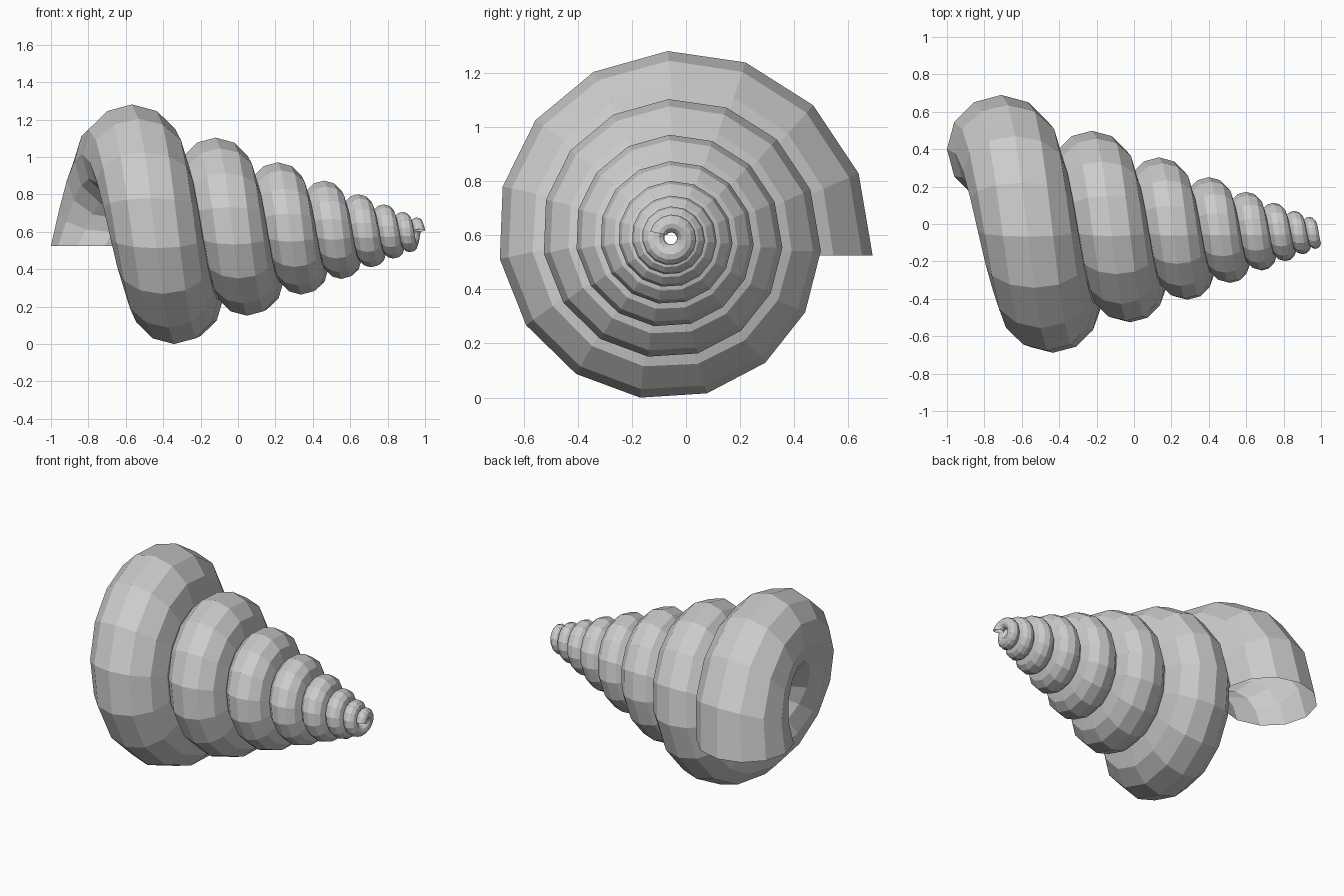
import bpy
import bmesh
from math import radians
from mathutils import Matrix, Vector

STEPS_PER_TURN = 15
STEPS = 112
WHORL_RATIO = 0.743               # shrink per full turn
APEX = Vector((1.173, -0.055, 0.59))
MOUTH = Vector((-0.71, 0.40, 0.525))
MOUTH_RADIUS = 0.29

if "Cube" in bpy.data.objects:
    bpy.data.objects.remove(bpy.data.objects["Cube"], do_unlink=True)

# Shell material
grey = bpy.data.materials.new("shell grey")
grey.use_nodes = True
colour = (0.6, 0.6, 0.6, 1)
grey.diffuse_color = colour
grey.node_tree.nodes["Principled BSDF"].inputs["Base Color"].default_value = colour

# One step of the spiral: turn about the long axis and shrink towards the apex
step = (Matrix.Translation(APEX)
        @ Matrix.Rotation(radians(360 / STEPS_PER_TURN), 4, 'X')
        @ Matrix.Scale(WHORL_RATIO ** (1 / STEPS_PER_TURN), 4)
        @ Matrix.Translation(-APEX))

# Round open mouth, extruded step by step into the coiled tube
bm = bmesh.new()
bmesh.ops.create_circle(bm, segments=12, radius=MOUTH_RADIUS,
                        matrix=Matrix.Translation(MOUTH))
ring = bm.edges[:]
for _ in range(STEPS):
    geom = bmesh.ops.extrude_edge_only(bm, edges=ring)["geom"]
    verts = [g for g in geom if isinstance(g, bmesh.types.BMVert)]
    ring = [g for g in geom if isinstance(g, bmesh.types.BMEdge)
            and g.verts[0] in verts and g.verts[1] in verts]
    bmesh.ops.transform(bm, matrix=step, verts=verts)
bmesh.ops.recalc_face_normals(bm, faces=bm.faces[:])

# Make the outermost face point away from the axis
outer = max(bm.faces, key=lambda f: f.calc_center_median().z)
if outer.normal.z < 0:
    bmesh.ops.reverse_faces(bm, faces=bm.faces[:])

mesh = bpy.data.meshes.new("spiral_shell")
bm.to_mesh(mesh)
bm.free()
mesh.materials.append(grey)
shell = bpy.data.objects.new("spiral_shell", mesh)
bpy.context.collection.objects.link(shell)
